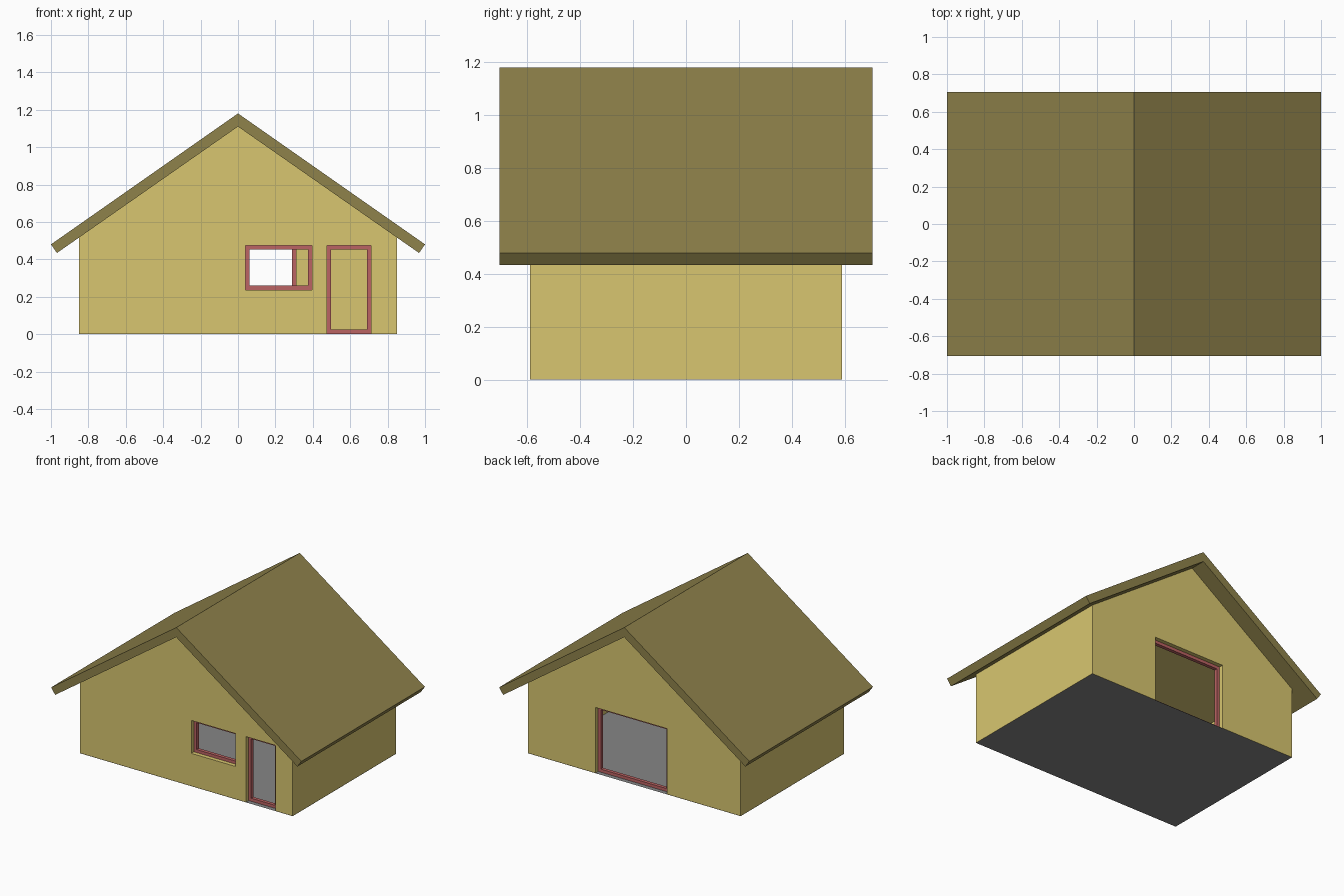
import bpy, bmesh

if "Cube" in bpy.data.objects:
    bpy.data.objects.remove(bpy.data.objects["Cube"])

W, D, T = 0.85, 0.59, 0.065      # half width, half depth, wall thickness
APEX, SLOPE = 1.11, 0.696


def material(name, rgb):
    m = bpy.data.materials.new(name)
    m.diffuse_color = (*rgb, 1)
    m.use_nodes = True
    m.node_tree.nodes["Principled BSDF"].inputs["Base Color"].default_value = m.diffuse_color
    return m


WALL = material("wall_yellow", (0.69, 0.565, 0.162))
ROOF = material("roof_olive", (0.275, 0.225, 0.07))
FRAME = material("frame_red", (0.50, 0.125, 0.125))
FLOOR = material("floor_grey", (0.24, 0.24, 0.24))


def add_object(name, bm, mat=None):
    bmesh.ops.recalc_face_normals(bm, faces=bm.faces)
    me = bpy.data.meshes.new(name)
    bm.to_mesh(me)
    bm.free()
    ob = bpy.data.objects.new(name, me)
    bpy.context.collection.objects.link(ob)
    if mat:
        me.materials.append(mat)
    return ob


def prism(name, profile, y0, y1, mat=None):
    """Extrude an x-z profile from y0 to y1."""
    bm = bmesh.new()
    face = bm.faces.new([bm.verts.new((x, y0, z)) for x, z in profile])
    ext = bmesh.ops.extrude_face_region(bm, geom=[face])
    verts = [v for v in ext["geom"] if isinstance(v, bmesh.types.BMVert)]
    bmesh.ops.translate(bm, verts=verts, vec=(0, y1 - y0, 0))
    return add_object(name, bm, mat)


def rect(x0, x1, z0, z1):
    return [(x0, z0), (x1, z0), (x1, z1), (x0, z1)]


def cut(target, cutter):
    mod = target.modifiers.new(cutter.name, 'BOOLEAN')
    mod.operation = 'DIFFERENCE'
    mod.solver = 'EXACT'
    mod.object = cutter
    cutter.hide_render = True
    cutter.hide_set(True)


# Hollow walls with gable ends
eave = APEX - SLOPE * W
walls = prism("walls", [(-W, 0.001), (W, 0.001), (W, eave), (0, APEX), (-W, eave)], -D, D, WALL)
cut(walls, prism("interior_cutter", rect(-W + T, W - T, -0.5, 2), -D + T, D - T))

# Floor sheet
bm = bmesh.new()
bm.faces.new([bm.verts.new((x, y, 0)) for x, y in rect(-W, W, -D, D)])
bmesh.ops.recalc_face_normals(bm, faces=bm.faces)
add_object("floor", bm, FLOOR)

# Roof: two slopes meeting at the ridge
prism("roof", [(0, 1.18), (1, 0.48), (0.968, 0.434), (0, APEX), (-0.968, 0.434), (-1, 0.48)],
      -0.705, 0.705, ROOF)


# Openings with recessed four-bar frames; side -1 is front, +1 is back
def opening(name, side, x0, x1, z0, z1, bar=0.022, recess=0.03, depth=0.025):
    low = z0 if z0 > 0.01 else -0.1
    cut(walls, prism(name + "_cutter", rect(x0, x1, low, z1), side * (D - 0.1), side * (D + 0.1)))
    y0, y1 = side * (D - recess), side * (D - recess - depth)
    frame = prism(name + "_frame", rect(x0, x1, z0, z1), y0, y1, FRAME)
    hole = prism(name + "_frame_cutter", rect(x0 + bar, x1 - bar, z0 + bar, z1 - bar),
                 side * (D - 0.2), side * (D + 0.2))
    cut(frame, hole)


opening("window", -1, 0.04, 0.395, 0.237, 0.475)
opening("front_door", -1, 0.476, 0.711, 0.002, 0.475)
opening("patio_door", 1, -0.26, 0.311, 0.002, 0.475)
